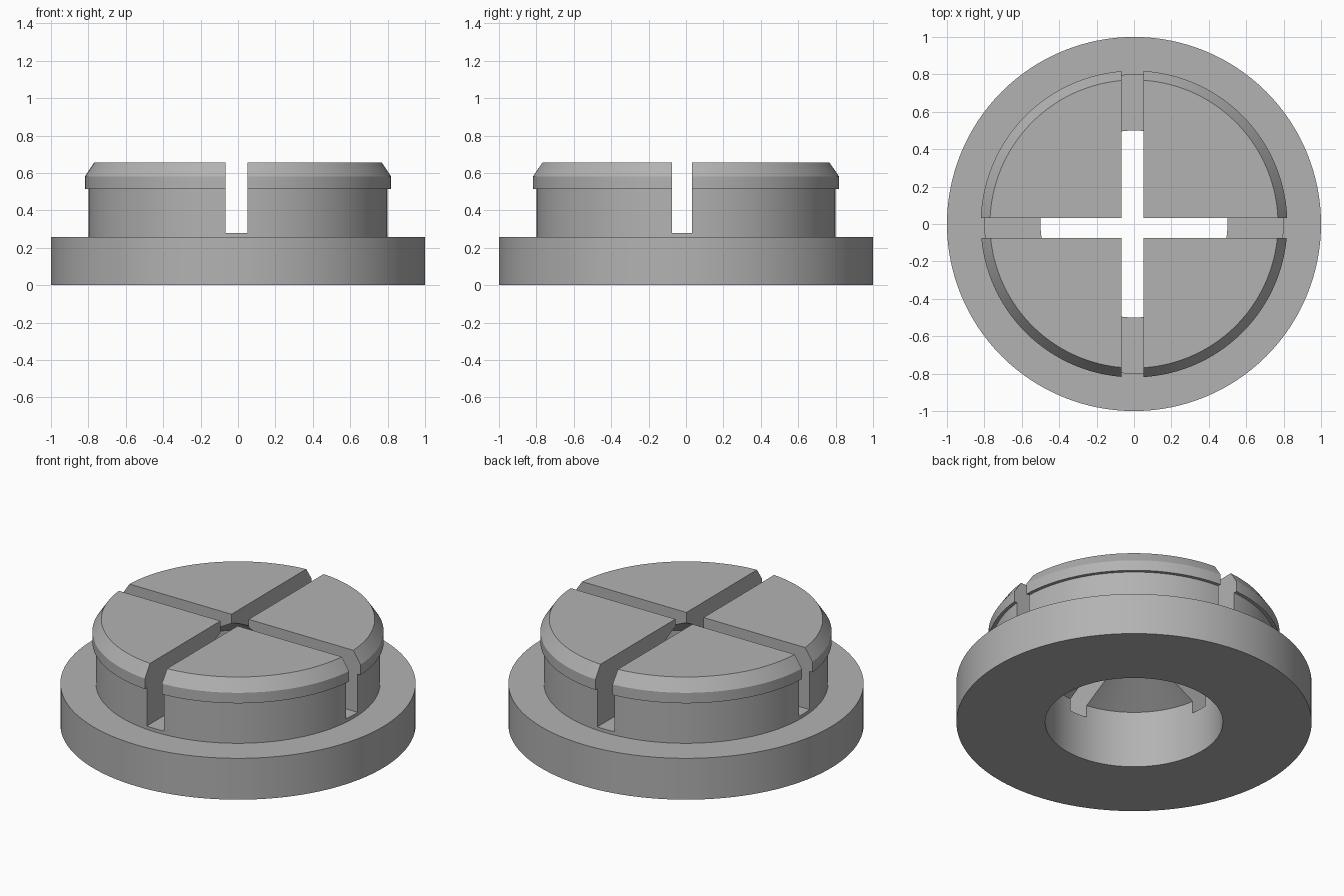
import bpy
import bmesh
from math import tan, radians, tau
from mathutils import Matrix, Vector

cube = bpy.data.objects.get("Cube")
if cube:
    bpy.data.objects.remove(cube, do_unlink=True)

# Plain grey material
grey = bpy.data.materials.new("plain_grey")
grey.use_nodes = True
colour = (0.45, 0.45, 0.45, 1)
grey.diffuse_color = colour
grey.node_tree.nodes["Principled BSDF"].inputs["Base Color"].default_value = colour

SIDES = 128
BORE, BORE_TOP = 0.5, 0.353
TOP = 0.655


def add_object(name, bm):
    bmesh.ops.recalc_face_normals(bm, faces=bm.faces)
    mesh = bpy.data.meshes.new(name)
    bm.to_mesh(mesh)
    bm.free()
    mesh.materials.append(grey)
    obj = bpy.data.objects.new(name, mesh)
    bpy.context.collection.objects.link(obj)
    return obj


def lathe(name, profile):
    bm = bmesh.new()
    verts = [bm.verts.new((r, 0, z)) for r, z in profile]
    edges = [bm.edges.new(pair) for pair in zip(verts, verts[1:])]
    bmesh.ops.spin(bm, geom=verts + edges, cent=(0, 0, 0), axis=(0, 0, 1),
                   angle=tau, steps=SIDES, use_duplicate=False)
    bmesh.ops.remove_doubles(bm, verts=bm.verts, dist=0.0001)
    return add_object(name, bm)


def box(name, low, high):
    low, high = Vector(low), Vector(high)
    bm = bmesh.new()
    matrix = Matrix.Translation((low + high) / 2) @ Matrix.Diagonal((*(high - low), 1))
    bmesh.ops.create_cube(bm, size=1, matrix=matrix)
    return add_object(name, bm)


# Flanged plug with a snap lip and a blind bore ending in a drill-point cone
apex = BORE_TOP + BORE * tan(radians(30))
plug = lathe("flanged_snap_plug", [
    (0, apex), (BORE, BORE_TOP), (BORE, 0),
    (1, 0), (1, 0.257), (0.8, 0.257),
    (0.8, 0.515), (0.82, 0.515), (0.82, 0.58), (0.77, TOP), (0, TOP)])

# Crossed slots that split the head into four quadrants
slots = [box("slot_front_to_back", (-0.068, -1.2, 0.278), (0.05, 1.2, 1)),
         box("slot_side_to_side", (-1.2, -0.075, 0.278), (1.2, 0.033, 1))]
bpy.ops.object.select_all(action="DESELECT")
plug.select_set(True)
bpy.context.view_layer.objects.active = plug
for slot in slots:
    cut = plug.modifiers.new(slot.name, "BOOLEAN")
    cut.operation = "DIFFERENCE"
    cut.solver = "EXACT"
    cut.object = slot
    bpy.ops.object.modifier_apply(modifier=cut.name)
    bpy.data.objects.remove(slot, do_unlink=True)

bpy.ops.object.shade_smooth_by_angle(angle=radians(25))
